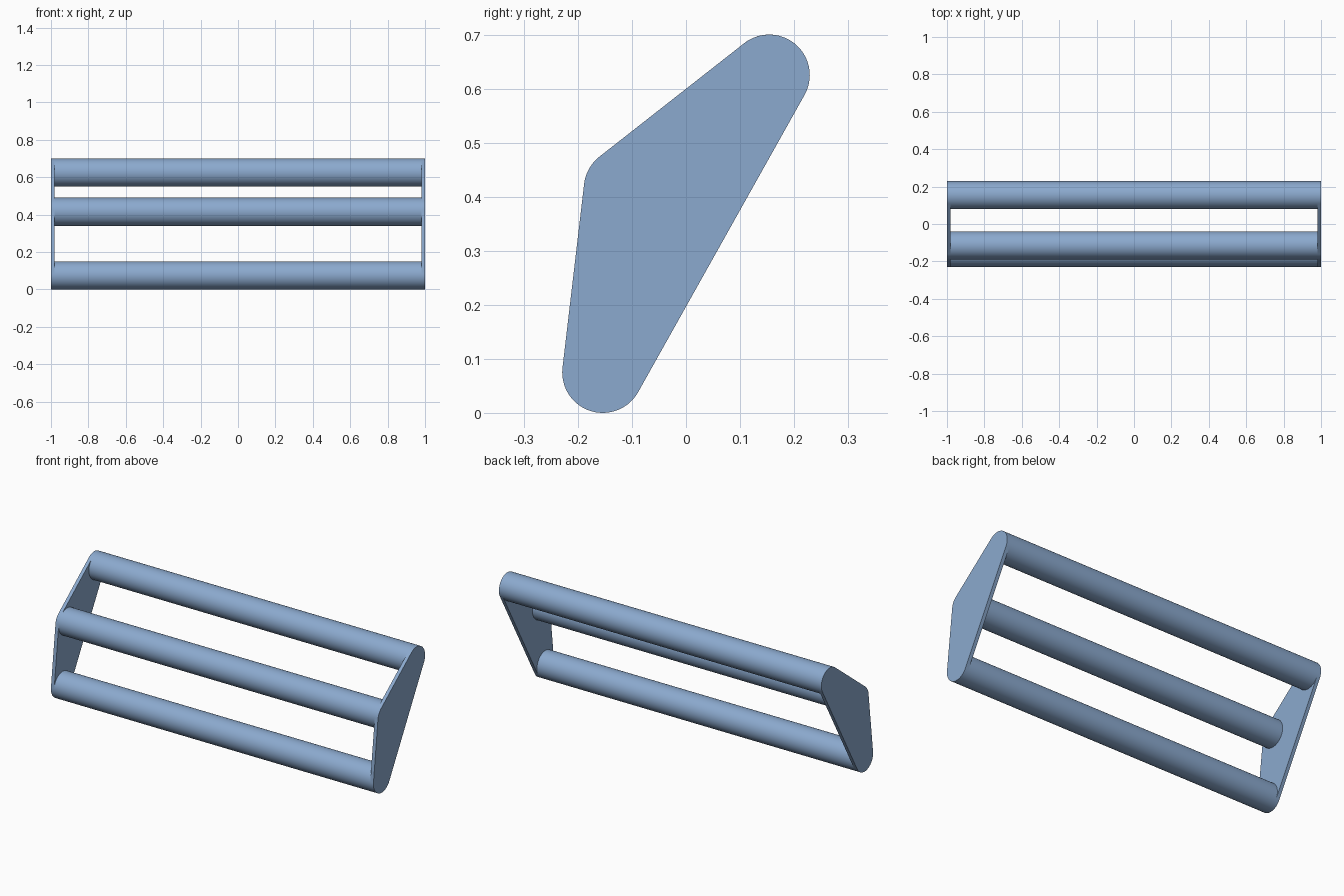
import bpy, bmesh, math
from mathutils import Vector

cube = bpy.data.objects.get("Cube")
if cube:
    bpy.data.objects.remove(cube, do_unlink=True)

RADIUS, PLATE, SEGMENTS = 0.075, 0.02, 64
# Bar centres in (y, z), clockwise seen from +x
BARS = {
    "lower_bar": Vector((-0.154, 0.075)),
    "middle_bar": Vector((-0.114, 0.415)),
    "upper_bar": Vector((0.154, 0.625)),
}

blue = bpy.data.materials.new("steel_blue")
blue.use_nodes = True
color = (0.26, 0.40, 0.62, 1)
blue.diffuse_color = color
blue.node_tree.nodes["Principled BSDF"].inputs["Base Color"].default_value = color


def arc(center, start, end, steps):
    """Points on a bar's circle from one angle to another."""
    for i in range(steps + 1):
        a = start + (end - start) * i / steps
        yield center + RADIUS * Vector((math.cos(a), math.sin(a)))


def extrude_profile(name, points, x0, x1):
    """Solid with the given (y, z) outline between x0 and x1."""
    bm = bmesh.new()
    face = bm.faces.new([bm.verts.new((x0, p.x, p.y)) for p in points])
    result = bmesh.ops.extrude_face_region(bm, geom=[face], use_keep_orig=True)
    moved = [v for v in result["geom"] if isinstance(v, bmesh.types.BMVert)]
    bmesh.ops.translate(bm, verts=moved, vec=(x1 - x0, 0, 0))
    bmesh.ops.recalc_face_normals(bm, faces=bm.faces)
    mesh = bpy.data.meshes.new(name)
    bm.to_mesh(mesh)
    bm.free()
    mesh.materials.append(blue)
    obj = bpy.data.objects.new(name, mesh)
    bpy.context.collection.objects.link(obj)
    bpy.ops.object.select_all(action="DESELECT")
    obj.select_set(True)
    bpy.context.view_layer.objects.active = obj
    bpy.ops.object.shade_smooth_by_angle(angle=math.radians(30))


# Three round bars between the end plates
for name, center in BARS.items():
    circle = list(arc(center, 0, math.tau, SEGMENTS))[:-1]
    extrude_profile(name, circle, -1 + PLATE, 1 - PLATE)

# End plate outline: a band stretched tightly round the three bars
centers = list(BARS.values())
outline = []
for i, c in enumerate(centers):
    into, out = c - centers[i - 1], centers[(i + 1) % 3] - c
    start = math.atan2(into.y, into.x) + math.pi / 2
    turn = (math.atan2(into.y, into.x) - math.atan2(out.y, out.x)) % math.tau
    outline += arc(c, start, start - turn, max(8, int(turn * 10)))

extrude_profile("left_end_plate", outline, 1 - PLATE, 1)
extrude_profile("right_end_plate", outline, -1, -1 + PLATE)
